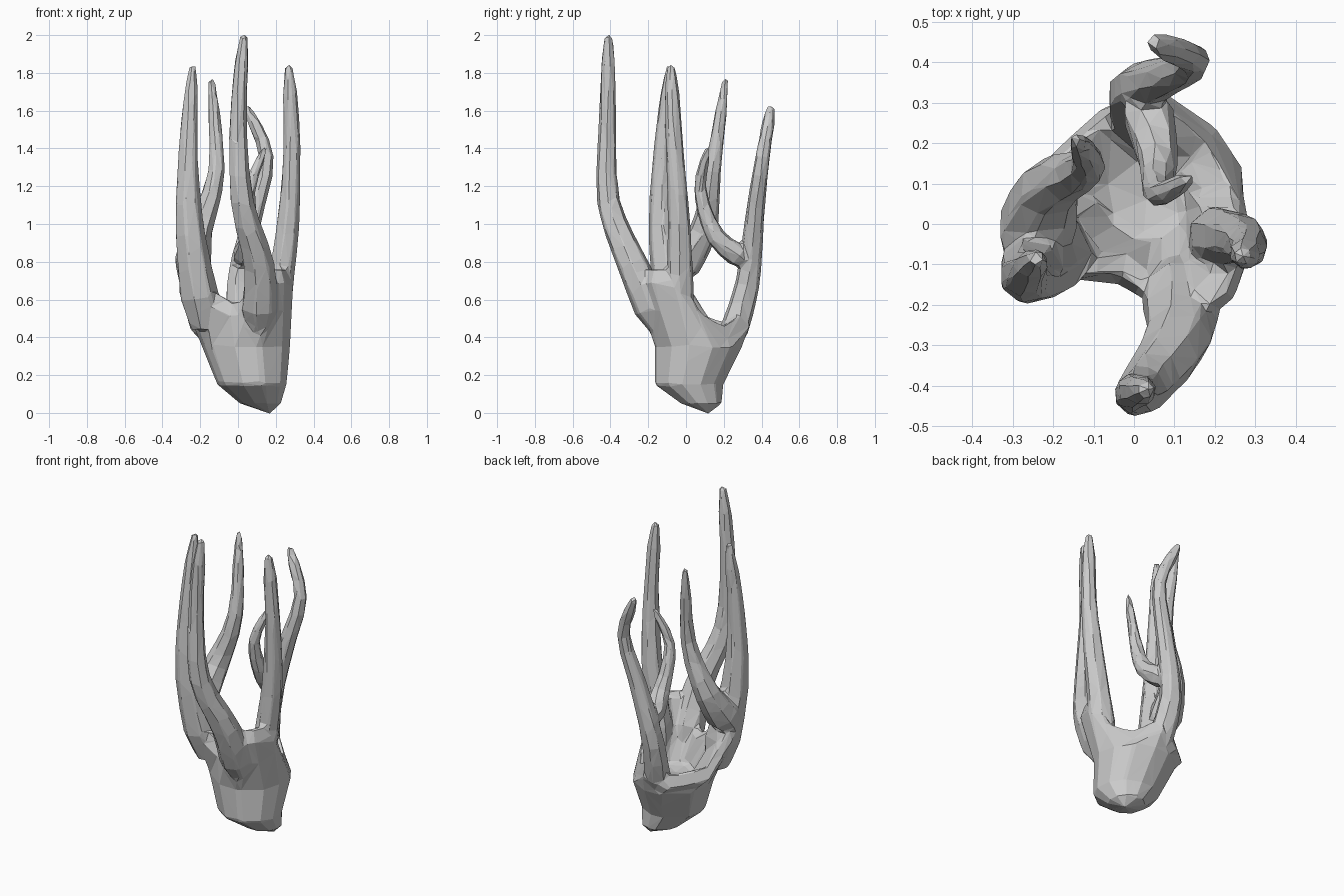
import bpy, bmesh, math
from mathutils import Vector

if "Cube" in bpy.data.objects:
    bpy.data.objects.remove(bpy.data.objects["Cube"])

bm = bmesh.new()


def bridge(a, b):
    n = len(a)
    for i in range(n):
        bm.faces.new((a[i], a[(i + 1) % n], b[(i + 1) % n], b[i]))


def fan(ring, point, flip=False):
    tip = bm.verts.new(point)
    n = len(ring)
    for i in range(n):
        tri = (ring[i], ring[(i + 1) % n], tip)
        bm.faces.new(tri[::-1] if flip else tri)


def smooth_path(pts, steps=3):
    """Catmull-Rom curve through the points."""
    pts = [Vector(p) for p in pts]
    ext = [2 * pts[0] - pts[1]] + pts + [2 * pts[-1] - pts[-2]]
    out = []
    for a, b, c, d in zip(ext, ext[1:], ext[2:], ext[3:]):
        for k in range(steps):
            t = k / steps
            out.append(b + (c - a) * (t / 2) + (a * 2 - b * 5 + c * 4 - d) * (t * t / 2)
                       + (b * 3 - a - c * 3 + d) * (t ** 3 / 2))
    return out + [pts[-1]]


def arm(r0, r1, *points, sides=7):
    """Closed tube tapering from r0 to r1 along the curve, with a blunt tip."""
    pts = smooth_path(points)
    last = len(pts) - 1
    prev = None
    for i, p in enumerate(pts):
        d = (pts[min(i + 1, last)] - pts[max(i - 1, 0)]).normalized()
        u = Vector((1, 0, 0))
        u = (u - d * u.dot(d)).normalized()
        v = d.cross(u)
        r = r1 + (r0 - r1) * (1 - i / last) ** 1.5
        if i in (0, last):
            r *= 0.6
        angles = [2 * math.pi * k / sides for k in range(sides)]
        ring = [bm.verts.new(p + r * (u * math.cos(a) + v * math.sin(a))) for a in angles]
        if prev:
            bridge(prev, ring)
        else:
            fan(ring, p, True)
        prev = ring
    fan(prev, pts[-1] + d * r1 * 0.5)


# hollow cup: uneven rim, bulging outer wall, shallow inner floor
rim = [Vector(p) for p in (
    (0.10, -0.25, 0.74), (0.215, -0.16, 0.77), (0.255, -0.05, 0.76), (0.23, 0.08, 0.53),
    (0.17, 0.19, 0.46), (0.05, 0.30, 0.54), (-0.07, 0.25, 0.47), (-0.22, 0.11, 0.51),
    (-0.275, -0.01, 0.72), (-0.26, -0.10, 0.80), (-0.14, -0.11, 0.66), (-0.03, -0.11, 0.59),
    (0.04, -0.16, 0.60))]


def rim_ring(offset, dz):
    out = []
    for p in rim:
        d = Vector((p.x, p.y, 0)).normalized()
        out.append(bm.verts.new(p + d * offset + Vector((0, 0, dz))))
    return out


def wall_ring(x, y, r, z):
    return [bm.verts.new((x + r * p.x / p.xy.length, y + r * p.y / p.xy.length, z)) for p in rim]


rings = [wall_ring(0.12, 0.08, 0.11, 0.05), wall_ring(0.075, 0.015, 0.185, 0.15),
         wall_ring(0.045, 0.065, 0.235, 0.35), rim_ring(0.04, -0.08), rim_ring(0.015, 0),
         rim_ring(-0.04, -0.03), wall_ring(0.03, 0.06, 0.1, 0.4)]
for a, b in zip(rings, rings[1:]):
    bridge(a, b)
fan(rings[0], (0.17, 0.12, -0.005), True)
fan(rings[-1], (0.03, 0.06, 0.385))

# tall front arm
arm(0.11, 0.039, (0.11, -0.13, 0.45), (0.11, -0.28, 0.78), (0.02, -0.41, 1.12),
    (0, -0.415, 1.55), (0.03, -0.41, 1.99))
# left arm
arm(0.12, 0.037, (-0.18, -0.04, 0.45), (-0.255, -0.12, 0.95), (-0.265, -0.12, 1.4),
    (-0.24, -0.085, 1.83))
# right arm
arm(0.085, 0.04, (0.18, -0.03, 0.42), (0.258, -0.035, 0.95), (0.285, -0.06, 1.4),
    (0.268, -0.08, 1.83))
# left rear arm, branching off the left one
arm(0.115, 0.031, (-0.255, -0.07, 0.72), (-0.21, 0.09, 0.96), (-0.115, 0.14, 1.28),
    (-0.14, 0.21, 1.76))
# back arm
arm(0.085, 0.035, (0.04, 0.22, 0.33), (0, 0.325, 0.68), (0.08, 0.365, 1.05),
    (0.15, 0.405, 1.35), (0.045, 0.45, 1.62))
# thin inner branch of the back arm
arm(0.075, 0.026, (0.02, 0.33, 0.8), (0.06, 0.16, 0.93), (0.06, 0.075, 1.18),
    (0.14, 0.115, 1.4))

bmesh.ops.recalc_face_normals(bm, faces=bm.faces)
mesh = bpy.data.meshes.new("branching_cup")
bm.to_mesh(mesh)
bm.free()
obj = bpy.data.objects.new("branching_cup", mesh)
bpy.context.collection.objects.link(obj)

# fuse into one skin, then reduce to coarse flat facets
fuse = obj.modifiers.new("fuse", 'REMESH')
fuse.mode = 'VOXEL'
fuse.voxel_size = 0.012
soften = obj.modifiers.new("soften", 'SMOOTH')
soften.iterations = 6
facet = obj.modifiers.new("facet", 'DECIMATE')
facet.ratio = 0.025
